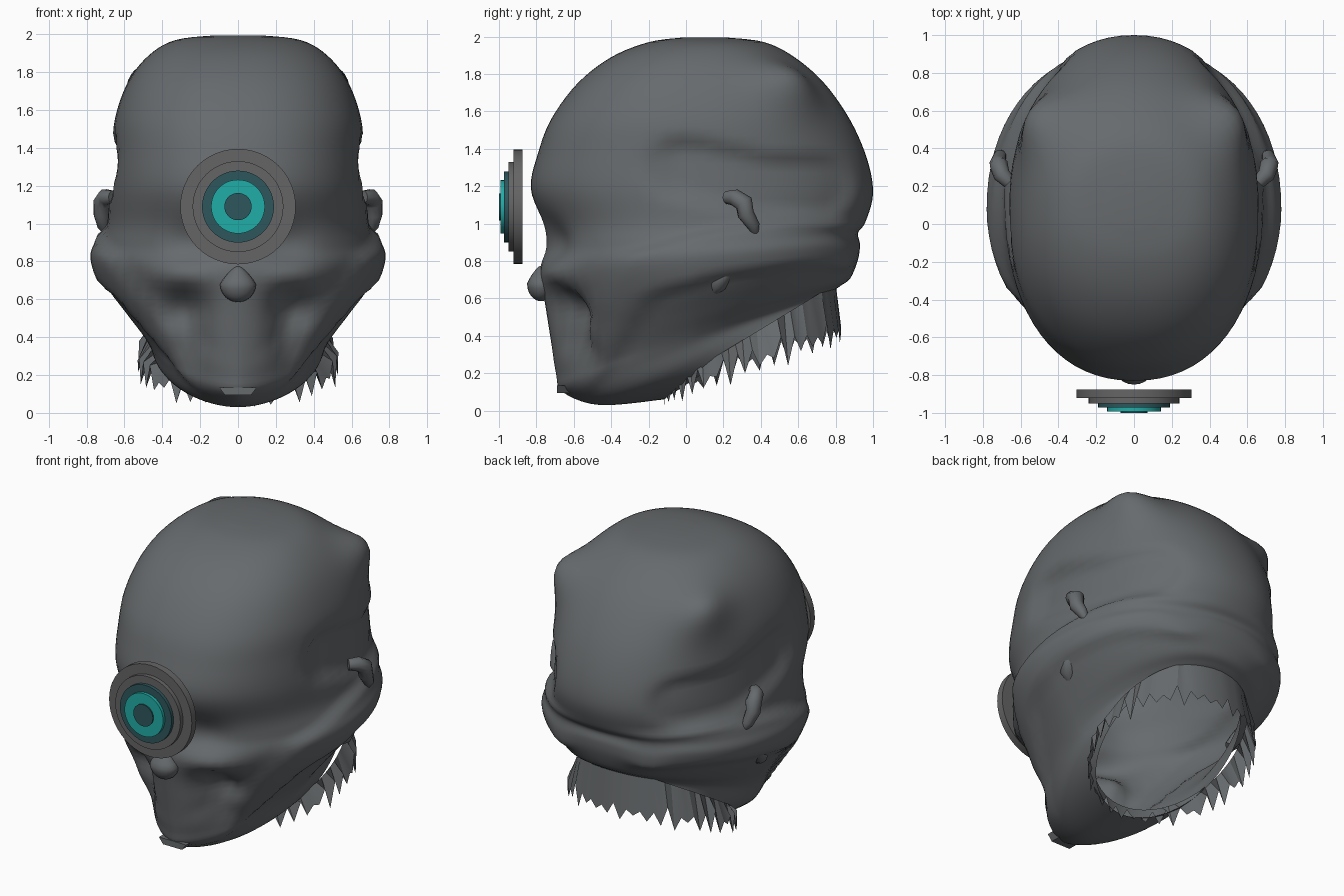
import bpy, bmesh, math
from mathutils import Vector

cube = bpy.data.objects.get("Cube")
if cube:
    bpy.data.objects.remove(cube, do_unlink=True)


def material(name, rgb):
    m = bpy.data.materials.new(name)
    m.use_nodes = True
    m.diffuse_color = (*rgb, 1)
    m.node_tree.nodes["Principled BSDF"].inputs["Base Color"].default_value = (*rgb, 1)
    return m


GREY = material("slate grey", (0.135, 0.145, 0.152))
DISC = material("disc grey", (0.13, 0.13, 0.132))
DARK = material("dark teal", (0.026, 0.095, 0.11))
TEAL = material("bright teal", (0.015, 0.42, 0.39))


def finish(name, bm, mat, angle=40):
    mesh = bpy.data.meshes.new(name)
    bm.to_mesh(mesh)
    bm.free()
    ob = bpy.data.objects.new(name, mesh)
    bpy.context.collection.objects.link(ob)
    mesh.materials.append(mat)
    bpy.ops.object.select_all(action="DESELECT")
    bpy.context.view_layer.objects.active = ob
    ob.select_set(True)
    bpy.ops.object.shade_smooth_by_angle(angle=math.radians(angle))
    return ob


def catmull(a, b, c, d, t):
    return [0.5 * (2*q + (r-p)*t + (2*p-5*q+4*r-s)*t*t + (3*q-p-3*r+s)*t**3)
            for p, q, r, s in zip(a, b, c, d)]


def bridge(bm, r0, r1):
    n = len(r0)
    for i in range(n):
        bm.faces.new((r0[i], r0[(i+1) % n], r1[(i+1) % n], r1[i]))


def bump(p, centre, size):
    return math.exp(-sum(((a-b)/s)**2 for a, b, s in zip(p, centre, size)))


def line_dist(y, z, path):
    best = 9
    q = Vector((y, z))
    for a, b in zip(path, path[1:]):
        a, b = Vector(a), Vector(b)
        t = max(0, min(1, (q-a).dot(b-a) / (b-a).length_squared))
        best = min(best, (q - a.lerp(b, t)).length)
    return best


# Skull: tilted rings (front y, front z, back y, back z, half width, front roundness)
RINGS = [
    (-0.02, 1.995, 0.22, 1.995, 0.12, 2.2),
    (-0.20, 1.97, 0.42, 1.97, 0.33, 2.3),
    (-0.40, 1.89, 0.58, 1.89, 0.47, 2.3),
    (-0.58, 1.75, 0.74, 1.75, 0.58, 2.3),
    (-0.72, 1.56, 0.88, 1.55, 0.65, 2.3),
    (-0.79, 1.38, 0.97, 1.34, 0.665, 2.3),
    (-0.83, 1.19, 1.00, 1.16, 0.68, 2.2),
    (-0.765, 1.0, 0.96, 1.01, 0.69, 2.1),
    (-0.755, 0.87, 0.92, 0.95, 0.72, 2.0),
    (-0.78, 0.75, 0.93, 0.89, 0.745, 1.9),
    (-0.75, 0.55, 0.92, 0.81, 0.70, 1.75),
    (-0.72, 0.36, 0.88, 0.71, 0.59, 1.7),
    (-0.695, 0.2, 0.83, 0.67, 0.51, 1.6),
    (-0.66, 0.10, 0.80, 0.65, 0.47, 1.6),
    (-0.46, 0.03, 0.78, 0.64, 0.45, 1.8),
    (-0.12, 0.06, 0.75, 0.63, 0.43, 2.0),
]
STRAP = [(-0.64, 0.12), (-0.28, 0.72), (0.15, 0.84), (0.6, 0.9), (0.95, 0.88)]
TEMPLE = [(-0.02, 1.3), (0.2, 1.25), (0.42, 1.2), (0.72, 1.2)]


def sculpt(p):
    """Push the plain egg shape into sockets, temples, strap and crown corners."""
    x, y, z = abs(p.x), p.y, p.z
    side = 1 if p.x >= 0 else -1
    q = (x, y, z)
    edge = min(1, x / 0.35)
    if z > 0.1:
        d = line_dist(y, z, STRAP)
        x += 0.035 * edge * max(0, min(1, (0.15 - d) / 0.05))
    d = line_dist(y, z, TEMPLE)
    x -= 0.045 * edge * max(0, min(1, (0.19 - d) / 0.08))
    y += 0.13 * bump(q, (0.27, -0.62, 0.55), (0.10, 0.25, 0.11))
    y -= 0.05 * bump(q, (0.30, -0.62, 0.72), (0.16, 0.25, 0.07))
    y += 0.06 * bump(q, (0.22, -0.70, 0.90), (0.16, 0.25, 0.12))
    y += 0.08 * bump(q, (0.24, -0.62, 0.36), (0.07, 0.25, 0.12))
    horn = bump(q, (0.50, 0.58, 1.74), (0.16, 0.22, 0.16))
    x += 0.09 * horn
    y += 0.05 * horn
    z += 0.07 * horn
    z -= 0.05 * bump(q, (0.3, 0.9, 0.85), (0.12, 0.2, 0.08))
    p.x, p.y, p.z = side * x if abs(p.x) > 1e-4 else 0, y, z


bm = bmesh.new()
N, SUB = 72, 5
rows = []
for i in range(len(RINGS) - 1):
    a, b, c = RINGS[max(i-1, 0)], RINGS[i], RINGS[i+1]
    e = RINGS[min(i+2, len(RINGS)-1)]
    rows += [catmull(a, b, c, e, k / SUB) for k in range(SUB)]
rows.append(RINGS[-1])
prev = None
for yf, zf, yb, zb, w, power in rows:
    ring = []
    for k in range(N):
        a = 2 * math.pi * k / N
        c, s = math.cos(a), math.sin(a)
        n = power if c < 0 else 2.15
        u = math.copysign(abs(c) ** (2/n), c)
        x = w * math.copysign(abs(s) ** (2/n), s)
        t = (u + 1) / 2
        p = Vector((x, yf + (yb-yf)*t, zf + (zb-zf)*t))
        sculpt(p)
        ring.append(bm.verts.new(p))
    if prev:
        bridge(bm, prev, ring)
    else:
        bm.faces.new(ring)
    prev = ring
bmesh.ops.recalc_face_normals(bm, faces=bm.faces)
finish("skull", bm, GREY, 50)

# Torn neck skirt hanging from the open underside
bm = bmesh.new()
top, low = [], []
M = 76
for k in range(M):
    a = 2 * math.pi * k / M
    t = (1 - math.cos(a)) / 2
    x, y = math.sin(a), -0.12 + 0.92 * t
    tooth = (0, 0.10, 0.03, 0.13)[k % 4] + 0.03 * math.sin(k * 2.3)
    depth = 0.03 + 0.34 * t + tooth * (0.5 + 0.5 * abs(x))
    top.append(bm.verts.new((0.47 * x, y, 0.12 + 0.56 * t)))
    low.append(bm.verts.new((0.53 * x, y + 0.03 * t, depth)))
bridge(bm, top, low)
bmesh.ops.recalc_face_normals(bm, faces=bm.faces)
finish("torn_neck_skirt", bm, GREY, 30)


# Small rounded lumps
def lump(name, loc, size, tip=0.0):
    bm = bmesh.new()
    bmesh.ops.create_uvsphere(bm, u_segments=20, v_segments=12, radius=1)
    for v in bm.verts:
        pinch = 1 - tip * max(0, v.co.z)
        v.co = Vector((v.co.x*size[0]*pinch, v.co.y*size[1]*pinch, v.co.z*size[2])) + Vector(loc)
    return finish(name, bm, GREY)


lump("nose_bead", (0, -0.775, 0.68), (0.095, 0.075, 0.095), 0.5)


# Ears: bent tubes with changing thickness, on both sides
def tube(name, points):
    cu = bpy.data.curves.new(name, "CURVE")
    cu.dimensions = "3D"
    cu.bevel_depth = 1
    cu.bevel_resolution = 3
    cu.use_fill_caps = True
    sp = cu.splines.new("POLY")
    sp.points.add(len(points) - 1)
    for pt, (x, y, z, r) in zip(sp.points, points):
        pt.co = (x, y, z, 1)
        pt.radius = r
    ob = bpy.data.objects.new(name, cu)
    bpy.context.collection.objects.link(ob)
    cu.materials.append(GREY)


for label, s in (("left", 1), ("right", -1)):
    tube(label + "_ear", [(s*0.66, 0.22, 1.14, 0.035), (s*0.70, 0.26, 1.14, 0.045),
                          (s*0.715, 0.31, 1.11, 0.05), (s*0.72, 0.32, 1.05, 0.045),
                          (s*0.71, 0.36, 0.99, 0.035), (s*0.69, 0.37, 0.95, 0.02)])
    tube(label + "_ear_stub", [(s*0.66, 0.27, 0.77, 0.03), (s*0.68, 0.21, 0.74, 0.045),
                               (s*0.66, 0.17, 0.68, 0.05), (s*0.62, 0.15, 0.64, 0.03)])

# Chin lip plate
bm = bmesh.new()
bmesh.ops.create_cube(bm, size=1)
for v in bm.verts:
    width = 0.2 if v.co.z > 0 else 0.14
    v.co = Vector((v.co.x * width, -0.64 + v.co.y * 0.1, 0.115 + v.co.z * 0.04))
finish("chin_lip", bm, GREY, 30)

# Stepped eye lens floating before the forehead
for name, radius, back, front, mat in (
        ("lens_base", 0.305, -0.875, -0.922, DISC),
        ("lens_step", 0.24, -0.92, -0.95, DISC),
        ("lens_outer_ring", 0.19, -0.945, -0.972, DARK),
        ("lens_bright_ring", 0.142, -0.97, -0.992, TEAL),
        ("lens_pupil", 0.072, -0.99, -1.0, DARK)):
    bm = bmesh.new()
    bmesh.ops.create_cone(bm, cap_ends=True, segments=48, radius1=radius,
                          radius2=radius, depth=back - front)
    for v in bm.verts:
        x, y, z = v.co
        v.co = (x, z + (back + front) / 2, y + 1.09)
    bmesh.ops.recalc_face_normals(bm, faces=bm.faces)
    finish(name, bm, mat, 30)
